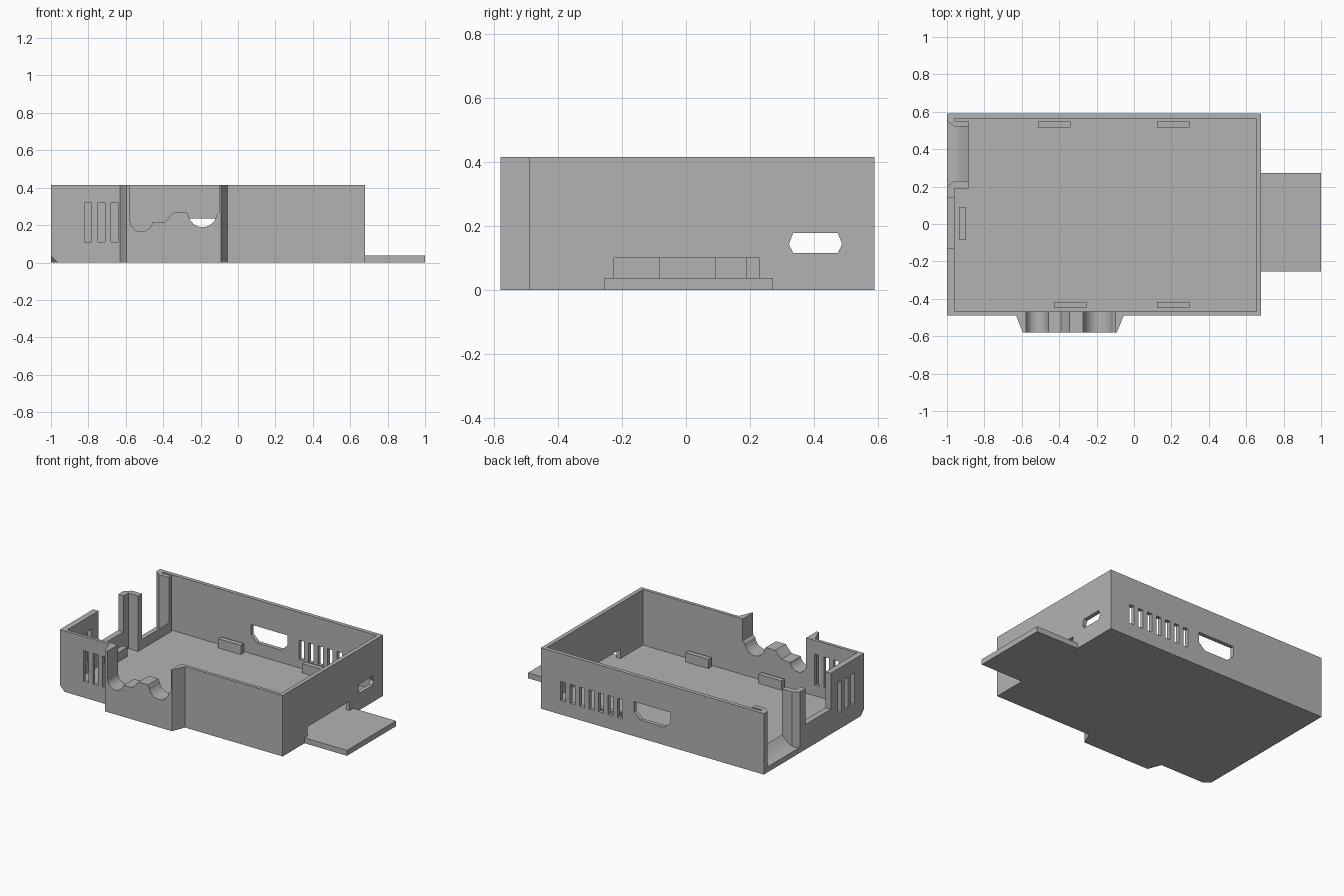
import bpy, bmesh, math
from mathutils import Vector

old = bpy.data.objects.get("Cube")
if old:
    bpy.data.objects.remove(old, do_unlink=True)

# Single plastic colour
plastic = bpy.data.materials.new("grey plastic")
plastic.use_nodes = True
GREY = (0.45, 0.45, 0.45, 1)
plastic.diffuse_color = GREY
for node in plastic.node_tree.nodes:
    if node.type == "BSDF_PRINCIPLED":
        node.inputs["Base Color"].default_value = GREY


def finish(name, bm):
    bmesh.ops.recalc_face_normals(bm, faces=bm.faces)
    mesh = bpy.data.meshes.new(name)
    bm.to_mesh(mesh)
    bm.free()
    mesh.materials.append(plastic)
    obj = bpy.data.objects.new(name, mesh)
    bpy.context.collection.objects.link(obj)
    return obj


def prism(name, pts, axis, lo, hi):
    """Extrude a 2D outline along an axis (the other two axes keep xyz order)."""
    def place(p, d):
        c = list(p)
        c.insert("xyz".index(axis), d)
        return c
    bm = bmesh.new()
    face = bm.faces.new([bm.verts.new(place(p, lo)) for p in pts])
    ext = bmesh.ops.extrude_face_region(bm, geom=[face])
    step = Vector(place((0, 0), hi - lo))
    bmesh.ops.translate(bm, vec=step, verts=[g for g in ext["geom"] if isinstance(g, bmesh.types.BMVert)])
    return finish(name, bm)


def box(name, x0, x1, y0, y1, z0, z1):
    return prism(name, [(x0, y0), (x1, y0), (x1, y1), (x0, y1)], "z", z0, z1)


def combine(target, tool, operation="DIFFERENCE"):
    mod = target.modifiers.new("join", "BOOLEAN")
    mod.operation, mod.object, mod.solver = operation, tool, "EXACT"
    bpy.context.view_layer.objects.active = target
    bpy.ops.object.modifier_apply(modifier=mod.name)
    bpy.data.objects.remove(tool, do_unlink=True)


def arc(cx, cz, r, start, end, n=12):
    return [(cx + r * math.cos(math.radians(start + (end - start) * i / n)),
             cz + r * math.sin(math.radians(start + (end - start) * i / n))) for i in range(n + 1)]


TOP, FLOOR, OVER = 0.415, 0.037, 0.6

# Open tray
tray = box("tray", -1, 0.68, -0.49, 0.59, 0, TOP)
combine(tray, box("cavity", -0.96, 0.652, -0.468, 0.563, FLOOR, OVER))

# Front bulge with the connector outline cut through its top
bulge = [(-0.63, -0.48), (-0.63, -0.49), (-0.595, -0.58), (-0.092, -0.58), (-0.055, -0.49), (-0.055, -0.48)]
combine(tray, prism("bulge", bulge, "z", 0, TOP), "UNION")
notch = ([(-0.58, OVER)] + arc(-0.517, 0.225, 0.06, 180, 350)
         + [(-0.39, 0.217), (-0.345, 0.267), (-0.272, 0.267)]
         + arc(-0.19, 0.265, 0.076, 190, 350)
         + [(-0.1, 0.267), (-0.1, OVER)])
combine(tray, prism("connector_notch", notch, "y", -0.7, -0.4))

# Side bay with flared opening in the left-hand end
combine(tray, box("bay_block", -1, -0.885, 0.19, 0.55, 0, TOP), "UNION")
flare = [(-1.04, 0.17), (-0.96, 0.23), (-0.8, 0.23), (-0.8, 0.52), (-0.96, 0.52), (-1.04, 0.58)]
combine(tray, prism("bay_opening", flare, "z", FLOOR, OVER))
ramp = [(-0.998, 0.02)] + [(-0.998 + 0.113 * t / 8, FLOOR + 0.068 * (t / 8) ** 2) for t in range(9)] + [(-0.885, 0.02)]
prism("bay_ramp", ramp, "y", 0.225, 0.525)

# Low sill in the same end wall
combine(tray, box("sill_opening", -1.1, -0.94, -0.13, 0.14, 0.17, OVER))

# Ventilation slots: front, end and back walls
for i in range(3):
    x = -0.82 + 0.071 * i
    combine(tray, box("front_slot", x, x + 0.037, -0.6, -0.4, 0.11, 0.32))
    y = -0.385 + 0.071 * i
    combine(tray, box("end_slot", -1.1, -0.94, y, y + 0.037, 0.11, 0.32))
for i in range(7):
    x = 0.065 + 0.0715 * i
    combine(tray, box("back_slot", x, x + 0.037, 0.5, 0.7, 0.095, 0.225))

# Shaped port in the back wall
port = [(-0.297, 0.235), (-0.297, 0.165), (-0.25, 0.122), (-0.07, 0.122), (-0.022, 0.165), (-0.022, 0.235)]
combine(tray, prism("back_port", port, "y", 0.5, 0.7))

# Small port and card slot in the tab end
small = [(0.322, 0.143), (0.335, 0.115), (0.475, 0.115), (0.488, 0.143), (0.475, 0.178), (0.335, 0.178)]
combine(tray, prism("small_port", small, "x", 0.6, 0.75))
combine(tray, box("card_slot", 0.6, 0.75, -0.225, 0.23, FLOOR, 0.1))

# Clipped bottom corner
bm = bmesh.new()
corner = Vector((-1.03, -0.52, -0.03))
for leg in ((0, 0, 0), (1, 0, 0), (0, 1, 0), (0, 0, 1)):
    bm.verts.new(corner + Vector(leg) * 0.127)
bmesh.ops.convex_hull(bm, input=bm.verts)
combine(tray, finish("corner_cut", bm))

# Projecting tab
box("tab", 0.68, 1, -0.255, 0.272, 0, FLOOR)

# Board rests standing on the floor
for name, x, y in (("back_rest_a", -0.512, 0.515), ("back_rest_b", 0.123, 0.515),
                   ("front_rest_a", -0.427, -0.45), ("front_rest_b", 0.123, -0.45)):
    box(name, x, x + 0.173, y, y + 0.033, FLOOR, 0.1)
box("end_rest", -0.935, -0.898, -0.085, 0.092, FLOOR, 0.1)
